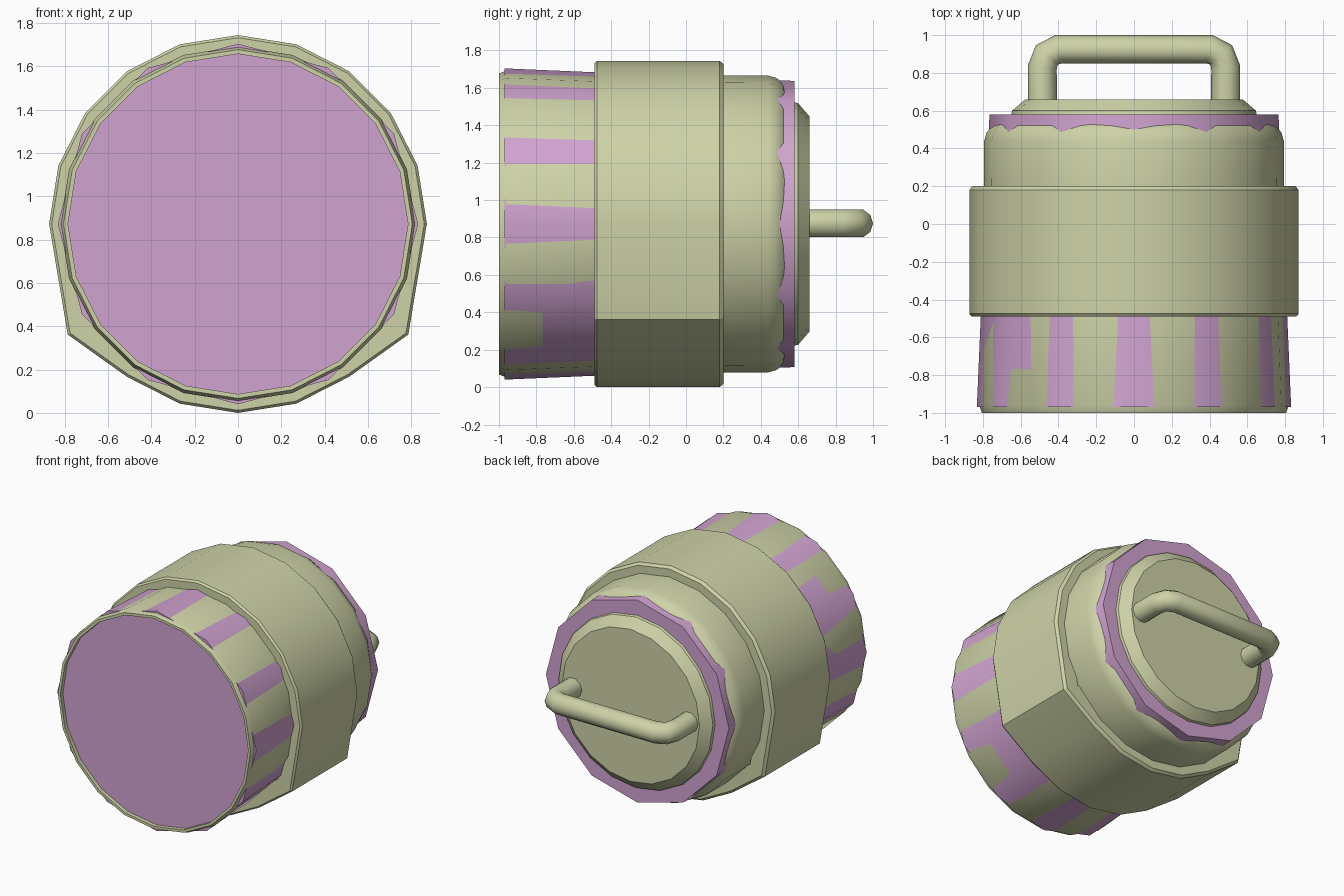
import bpy, bmesh, math
from mathutils import Vector

if "Cube" in bpy.data.objects:
    bpy.data.objects.remove(bpy.data.objects["Cube"])

AXIS_Z = 0.872


def material(name, rgb):
    m = bpy.data.materials.new(name)
    m.diffuse_color = (*rgb, 1.0)
    m.use_nodes = True
    m.node_tree.nodes["Principled BSDF"].inputs["Base Color"].default_value = m.diffuse_color
    return m


GREEN = material("pale_green", (0.62, 0.65, 0.39))
PURPLE = material("soft_purple", (0.64, 0.37, 0.64))


def finish(bm, name, mat, angle):
    bmesh.ops.recalc_face_normals(bm, faces=bm.faces)
    mesh = bpy.data.meshes.new(name)
    bm.to_mesh(mesh)
    bm.free()
    mesh.materials.append(mat)
    ob = bpy.data.objects.new(name, mesh)
    bpy.context.collection.objects.link(ob)
    bpy.ops.object.select_all(action='DESELECT')
    ob.select_set(True)
    bpy.context.view_layer.objects.active = ob
    bpy.ops.object.shade_smooth_by_angle(angle=math.radians(angle))
    return ob


def skin(bm, rings, closed=False, cap_start=False, cap_end=False):
    pairs = list(zip(rings, rings[1:]))
    if closed:
        pairs.append((rings[-1], rings[0]))
    for a, b in pairs:
        n = len(a)
        for i in range(n):
            j = (i + 1) % n
            bm.faces.new((a[i], a[j], b[j], b[i]))
    if cap_start:
        bm.faces.new(rings[0])
    if cap_end:
        bm.faces.new(rings[-1])


def lathe(name, profile, angles, mat, scale=None, smooth=30, **caps):
    """Turn a (radius, y) profile about the lengthwise axis."""
    bm = bmesh.new()
    rings = []
    for r, y in profile:
        ring = []
        for deg in angles:
            k = r * (scale(deg, y) if scale else 1.0)
            t = math.radians(deg)
            ring.append(bm.verts.new((k * math.cos(t), y, AXIS_Z + k * math.sin(t))))
        rings.append(ring)
    skin(bm, rings, **caps)
    return finish(bm, name, mat, smooth)


twenty = [18 * i for i in range(20)]

# Main body: flared front rim, straight rear, domed end with raised back plate
pinched = {306, 324, 144, 162, 216, 234}
lathe("body",
      [(0.785, -0.95), (0.785, -1.0), (0.805, -1.0), (0.82, -0.96), (0.802, -0.49),
       (0.795, 0.2), (0.793, 0.44), (0.782, 0.48), (0.755, 0.52), (0.65, 0.58),
       (0.645, 0.60), (0.575, 0.66)],
      twenty, GREEN,
      scale=lambda d, y: 0.977 if y == -0.49 and d in pinched else 1.0,
      cap_end=True)

# Wide band around the middle, with a flared corner low on each side
band_angles = [{324: 327, 216: 213}.get(a, a) for a in twenty if a not in (198, 342)]
lathe("middle_band",
      [(0.75, -0.49), (0.86, -0.49), (0.872, -0.475), (0.872, 0.18), (0.855, 0.2), (0.75, 0.2)],
      band_angles, GREEN,
      scale=lambda d, y: 1.075 if d in (327, 213) else 1.0,
      closed=True)

# Twelve-sided inner drum that shows through the body as facets
lathe("inner_drum", [(0.832, -0.97), (0.765, 0.58)],
      [30 * i for i in range(12)], PURPLE, smooth=40, cap_start=True, cap_end=True)

# Carrying handle on the back
half = [(0.485, 0.62), (0.485, 0.83), (0.462, 0.895), (0.40, 0.925)]
path = [Vector((x, y, 0.875)) for x, y in half]
path += [Vector((-p.x, p.y, p.z)) for p in reversed(path)]
bm = bmesh.new()
rings = []
for i, p in enumerate(path):
    d_in = (p - path[max(i - 1, 0)]).normalized()
    d_out = (path[min(i + 1, len(path) - 1)] - p).normalized()
    tangent = (d_in + d_out).normalized()
    side = tangent.cross(Vector((0, 0, 1)))
    rings.append([bm.verts.new(p + 0.077 * (math.cos(t) * side + math.sin(t) * Vector((0, 0, 1))))
                  for t in (math.tau * k / 10 for k in range(10))])
skin(bm, rings, cap_start=True, cap_end=True)
finish(bm, "handle", GREEN, 50)
